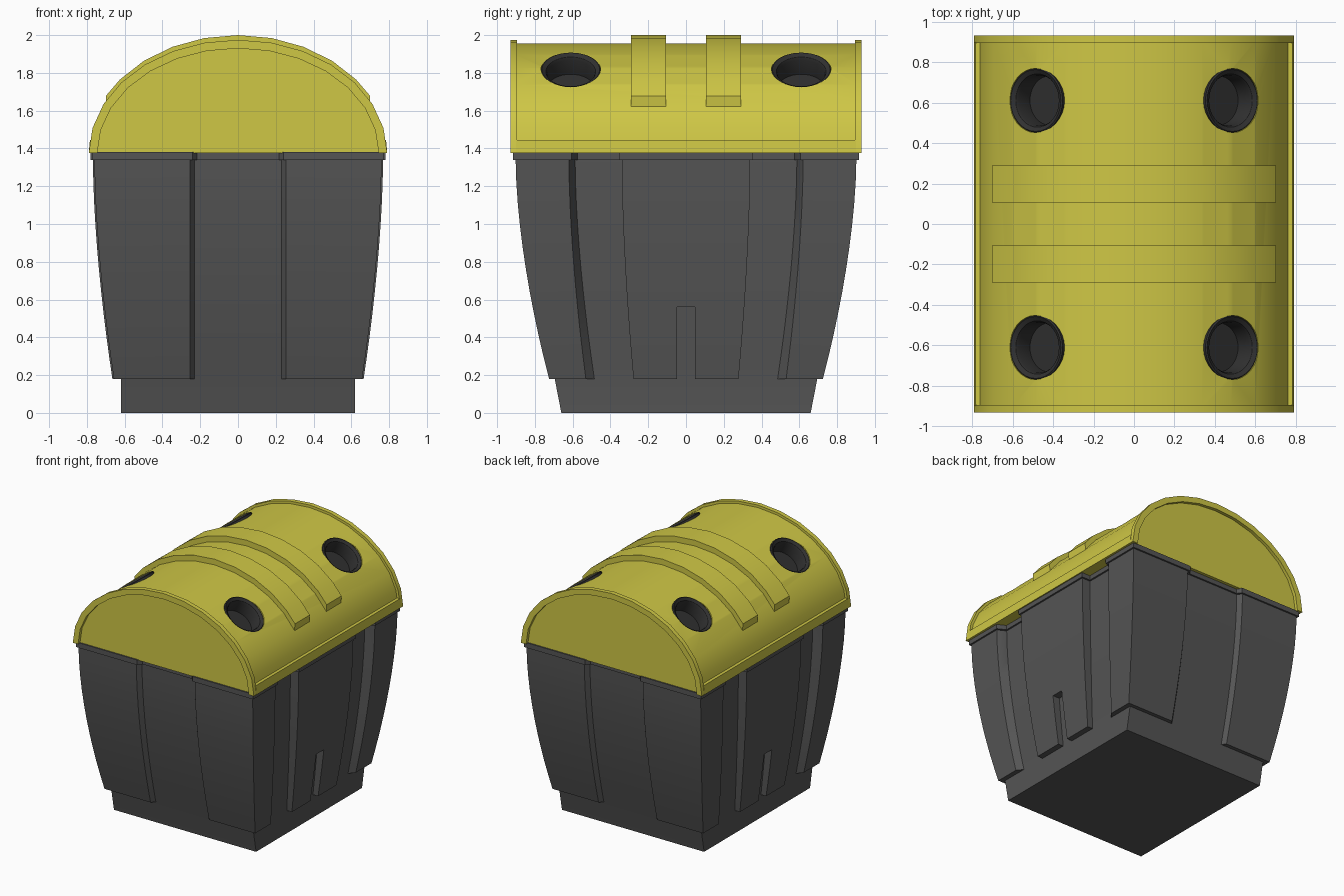
import bpy, bmesh
from math import sin, cos, pi, radians
from mathutils import Matrix, Vector

if "Cube" in bpy.data.objects:
    bpy.data.objects.remove(bpy.data.objects["Cube"])


def material(name, c):
    m = bpy.data.materials.new(name)
    m.diffuse_color = (*c, 1)
    m.use_nodes = True
    m.node_tree.nodes["Principled BSDF"].inputs["Base Color"].default_value = m.diffuse_color
    return m


YELLOW = material("yellow_plastic", (0.62, 0.57, 0.06))
GREY = material("dark_grey_plastic", (0.09, 0.09, 0.09))
BLACK = material("black_rubber", (0.03, 0.03, 0.03))


def finish(name, bm, mat):
    bmesh.ops.recalc_face_normals(bm, faces=bm.faces)
    me = bpy.data.meshes.new(name)
    bm.to_mesh(me)
    bm.free()
    ob = bpy.data.objects.new(name, me)
    bpy.context.collection.objects.link(ob)
    me.materials.append(mat)
    return ob


def loft(bm, sections):
    """Closed solid through equal-length rings of 3D points."""
    rings = [[bm.verts.new(p) for p in s] for s in sections]
    n = len(rings[0])
    for a, b in zip(rings, rings[1:]):
        for i in range(n):
            j = (i + 1) % n
            bm.faces.new((a[i], a[j], b[j], b[i]))
    bm.faces.new(rings[0][::-1])
    bm.faces.new(rings[-1])


def activate(ob):
    bpy.ops.object.select_all(action='DESELECT')
    ob.select_set(True)
    bpy.context.view_layer.objects.active = ob


def cut(ob, cutter):
    m = ob.modifiers.new("cut", 'BOOLEAN')
    m.operation = 'DIFFERENCE'
    m.solver = 'EXACT'
    m.object = cutter
    cutter.hide_render = True
    activate(ob)
    bpy.ops.object.modifier_apply(modifier=m.name)
    bpy.data.objects.remove(cutter)


def smooth(ob, angle=28):
    activate(ob)
    bpy.ops.object.shade_smooth_by_angle(angle=radians(angle))


# Bulging side curves of the body: (z, t, outward offset for the top collar)
Z0, Z1, ZT = 0.18, 1.34, 1.38
levels = [(Z0 + (Z1 - Z0) * i / 10, i / 10, 0) for i in range(11)]
levels += [(Z1, 1, 0.013), (ZT, 1, 0.013)]


def bulge(t, a, b):
    return a + (b - a) * (1 - (1 - t) ** 1.7)


def dims(t, e):
    return (bulge(t, 0.665, 0.768) + e, bulge(t, 0.725, 0.902) + e,
            bulge(t, 0.62, 0.695) + e, bulge(t, 0.695, 0.868) + e)


# Inner body, continuing down as the foot
def rect(x, y, z):
    return [(-x, -y, z), (x, -y, z), (x, y, z), (-x, y, z)]


bm = bmesh.new()
loft(bm, [rect(0.62, 0.66, 0)] + [rect(*dims(t, e)[2:], z) for z, t, e in levels])
smooth(finish("body_core", bm, GREY))

# Raised wrap-around corner panels
bm = bmesh.new()
for sx in (-1, 1):
    for sy in (-1, 1):
        secs = []
        for z, t, e in levels:
            X, Y, xc, yc = dims(t, e)
            X -= 0.008
            yb, yr = bulge(t, 0.485, 0.587), bulge(t, 0.53, 0.62)
            xi, yi = xc - 0.05, yc - 0.05
            pts = [(0.23 - e, yi), (0.23 - e, yc), (0.255 - e, Y), (X, Y),
                   (X, yr - e), (xc, yb - e), (xi, yb - e), (xi, yi)]
            secs.append([(sx * x, sy * y, z) for x, y in pts])
        loft(bm, secs)
smooth(finish("corner_panels", bm, GREY))

# Raised centre panels on both sides, each with a slot at the bottom
bm = bmesh.new()
for sx in (-1, 1):
    secs = []
    for z, t, e in levels:
        X, Y, xc, yc = dims(t, e)
        w = bulge(t, 0.278, 0.34) + e
        secs.append([(sx * x, y, z) for x, y in
                     ((xc - 0.05, -w), (X, -w), (X, w), (xc - 0.05, w))])
    loft(bm, secs)
panels = finish("side_panels", bm, GREY)
bm = bmesh.new()
bmesh.ops.create_cube(bm, size=1, matrix=Matrix.Translation((0, 0, 0.33))
                      @ Matrix.Diagonal((2, 0.096, 0.46, 1)))
cut(panels, finish("slot_cutter", bm, GREY))
smooth(panels)

# Lid: 14-sided half-ellipse arches
ZB, N = 1.375, 14


def arch(rx, rz, k0=-7.0, k1=7.0):
    ks = [k0] + [k for k in range(-7, 8) if k0 < k < k1] + [k1]
    return [(rx * sin(k * pi / N), ZB + rz * cos(k * pi / N)) for k in ks]


def extrude(bm, pts, y0, y1):
    loft(bm, [[(x, y, z) for x, z in pts] for y in (y0, y1)])


bm = bmesh.new()
extrude(bm, arch(0.77, 0.58), -0.905, 0.905)
shell = finish("lid_shell", bm, YELLOW)

# Raised end rims and bottom side flanges of the lid
bm = bmesh.new()
for s in (-1, 1):
    extrude(bm, arch(0.79, 0.60) + arch(0.745, 0.555)[::-1], s * 0.895, s * 0.93)
    flange = [(0.73, ZB), (0.79, ZB), (0.784, 1.445), (0.73, 1.445)]
    extrude(bm, [(s * x, z) for x, z in flange], -0.9, 0.9)
smooth(finish("lid_rims", bm, YELLOW))

# Two raised ribs that fade into the shell at their ends
bm = bmesh.new()
for s in (-1, 1):
    outer = arch(0.80, 0.625, -4.75, 4.75)
    inner = arch(0.70, 0.53, -5, 5)
    a = 5.05 * pi / N
    end = (0.768 * sin(a), ZB + 0.578 * cos(a))
    pts = [(-end[0], end[1])] + outer + [end] + inner[::-1]
    extrude(bm, pts, s * 0.105, s * 0.29)
smooth(finish("lid_ribs", bm, YELLOW))

# Four tilted round inlets: cut the shell, then set a cup with a thick lip in each
cup = [(0.16, -0.09), (0.16, 0.004), (0.153, 0.009), (0.132, -0.004), (0.125, -0.02), (0.122, -0.11)]
SEG = 32
cutters, cups = bmesh.new(), bmesh.new()
for sx in (-1, 1):
    for sy in (-1, 1):
        M = Matrix.Translation((sx * 0.48, sy * 0.61, 1.81)) @ Matrix.Rotation(sx * radians(36), 4, 'Y')

        def ring(r, h):
            return [M @ Vector((r * cos(2 * pi * i / SEG), r * sin(2 * pi * i / SEG), h))
                    for i in range(SEG)]
        loft(cutters, [ring(0.158, -0.13), ring(0.158, 0.15)])
        loft(cups, [ring(0.16, -0.12)] + [ring(*p) for p in cup])
cut(shell, finish("inlet_cutter", cutters, YELLOW))
smooth(shell)
smooth(finish("inlet_cups", cups, BLACK))
